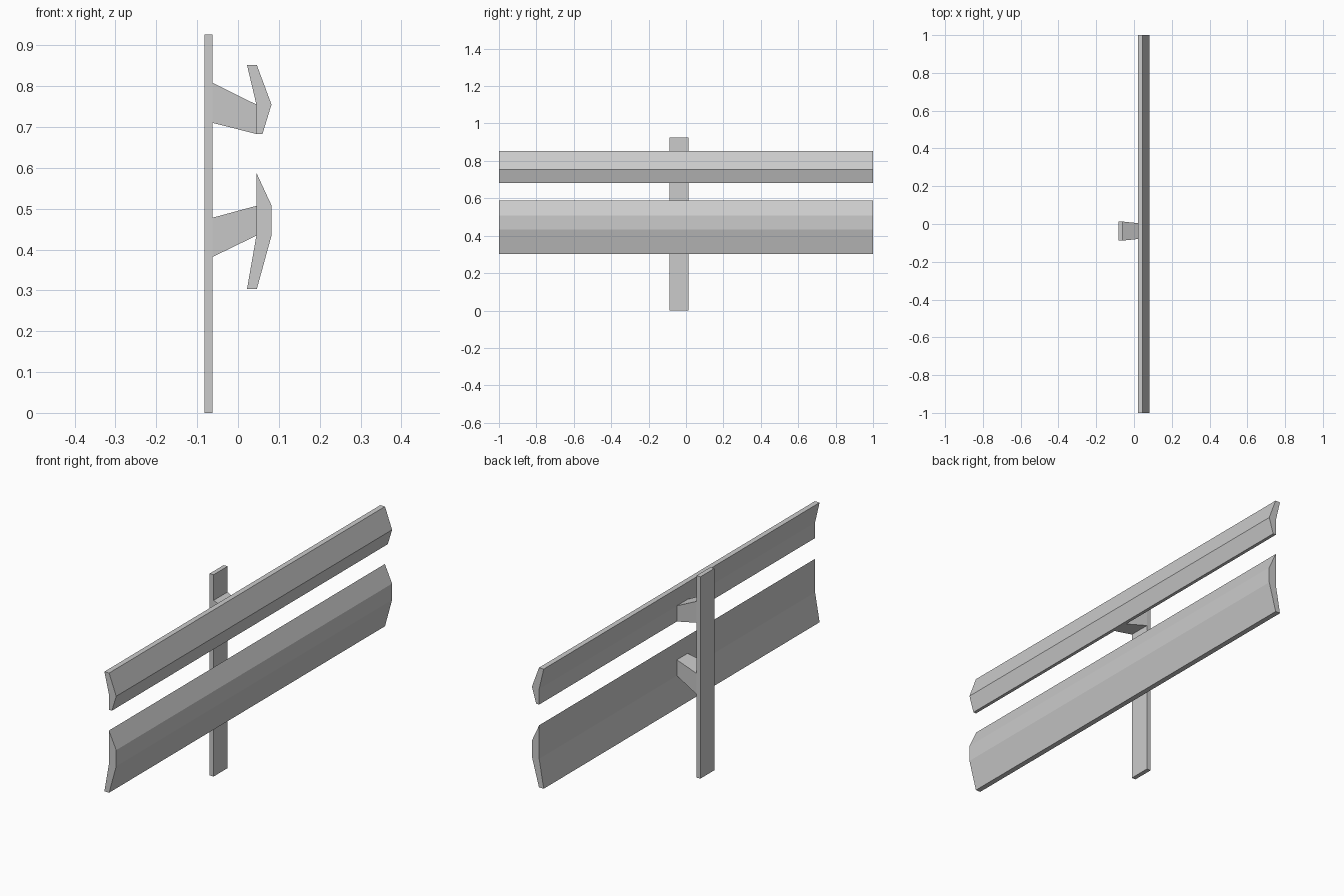
import bpy
import bmesh

if "Cube" in bpy.data.objects:
    bpy.data.objects.remove(bpy.data.objects["Cube"])

# One galvanised metal colour
metal = bpy.data.materials.new("grey metal")
metal.diffuse_color = (0.6, 0.6, 0.6, 1)
metal.use_nodes = True
metal.node_tree.nodes["Principled BSDF"].inputs["Base Color"].default_value = metal.diffuse_color


def loft(name, profile, spans):
    """Solid from an (x, z) profile; spans gives the (y0, y1) at each point."""
    bm = bmesh.new()
    near = [bm.verts.new((x, s[0], z)) for (x, z), s in zip(profile, spans)]
    far = [bm.verts.new((x, s[1], z)) for (x, z), s in zip(profile, spans)]
    bm.faces.new(near)
    bm.faces.new(far[::-1])
    n = len(profile)
    for i in range(n):
        j = (i + 1) % n
        bm.faces.new((near[j], near[i], far[i], far[j]))
    bmesh.ops.recalc_face_normals(bm, faces=bm.faces)
    mesh = bpy.data.meshes.new(name)
    bm.to_mesh(mesh)
    bm.free()
    mesh.materials.append(metal)
    obj = bpy.data.objects.new(name, mesh)
    bpy.context.collection.objects.link(obj)
    return obj


POST_BACK, POST_FACE, RAIL_BACK = -0.082, -0.062, 0.045
WIDE, NARROW, FULL = (-0.088, 0.013), (-0.077, 0.002), (-1, 1)

# Upright post
loft("post", [(POST_BACK, 0), (POST_FACE, 0), (POST_FACE, 0.926), (POST_BACK, 0.926)],
     [WIDE] * 4)

# Tapered brackets: heights at the post (low, high), then at the rail (low, high)
for name, (p0, p1, r0, r1) in {
    "upper_bracket": (0.710, 0.808, 0.683, 0.755),
    "lower_bracket": (0.382, 0.478, 0.434, 0.507),
}.items():
    loft(name, [(POST_FACE, p0), (RAIL_BACK, r0), (RAIL_BACK, r1), (POST_FACE, p1)],
         [WIDE, NARROW, NARROW, WIDE])

# Long bent rails
loft("upper_rail", [(0.022, 0.852), (0.046, 0.852), (0.082, 0.755),
                    (0.060, 0.683), (0.045, 0.683), (0.045, 0.755)], [FULL] * 6)
loft("lower_rail", [(0.045, 0.588), (0.082, 0.508), (0.082, 0.434),
                    (0.046, 0.303), (0.022, 0.303), (0.045, 0.434)], [FULL] * 6)
